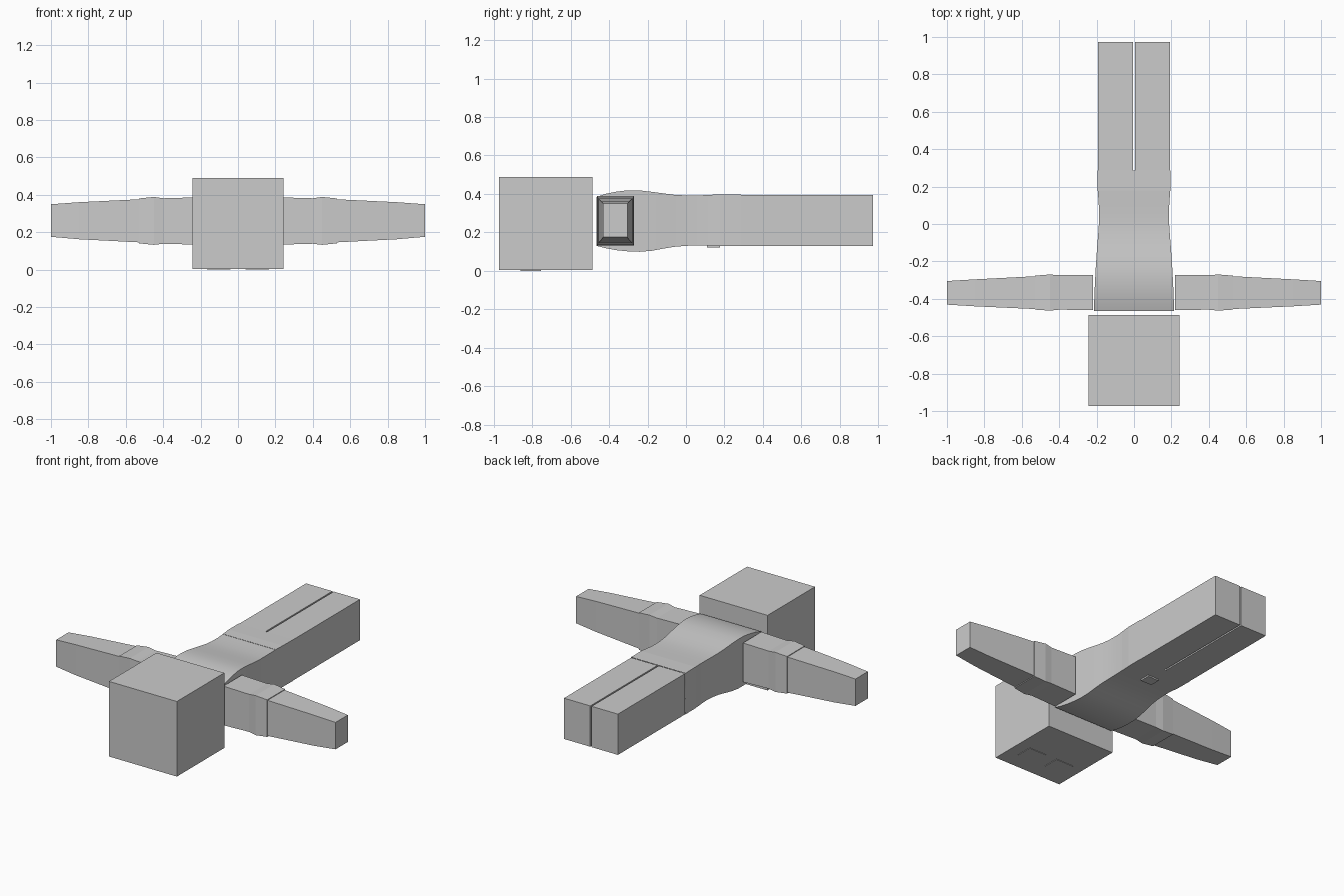
import bpy, bmesh

if "Cube" in bpy.data.objects:
    bpy.data.objects.remove(bpy.data.objects["Cube"])


def loft(name, sections, axis="y", cap_start=True, cap_end=True, smooth=False):
    """Rectangular loft. Section: position, low/high across, low/high z."""
    bm = bmesh.new()
    rings = []
    for p, a0, a1, z0, z1 in sections:
        corners = [(a0, z0), (a1, z0), (a1, z1), (a0, z1)]
        rings.append([bm.verts.new((a, p, z) if axis == "y" else (p, a, z))
                      for a, z in corners])
    for r, s in zip(rings, rings[1:]):
        for i in range(4):
            j = (i + 1) % 4
            bm.faces.new((r[i], r[j], s[j], s[i]))
    if cap_start:
        bm.faces.new(rings[0])
    if cap_end:
        bm.faces.new(rings[-1])
    bmesh.ops.recalc_face_normals(bm, faces=bm.faces)
    # open-ended lofts can be recalculated inward, so check a side face
    mid = sum((v.co for v in rings[0]), rings[0][0].co * 0) / 4
    side = next(f for f in bm.faces if rings[0][0] in f.verts
                and rings[0][1] in f.verts and rings[1][0] in f.verts)
    if side.normal.dot(rings[0][0].co - mid) < 0:
        bmesh.ops.reverse_faces(bm, faces=bm.faces)
    mesh = bpy.data.meshes.new(name)
    bm.to_mesh(mesh)
    bm.free()
    ob = bpy.data.objects.new(name, mesh)
    bpy.context.collection.objects.link(ob)
    if smooth:
        bpy.ops.object.select_all(action="DESELECT")
        ob.select_set(True)
        bpy.context.view_layer.objects.active = ob
        bpy.ops.object.shade_smooth_by_angle()
    return ob


def box(name, x0, x1, y0, y1, z0, z1, **caps):
    return loft(name, [(y0, x0, x1, z0, z1), (y1, x0, x1, z0, z1)], **caps)


# Head, face down
box("head", -0.243, 0.243, -0.972, -0.487, 0.003, 0.489)

# Torso: position, half width, bottom, top
torso = [(-0.465, .215, .130, .385), (-0.42, .213, .118, .400),
         (-0.36, .211, .107, .412), (-0.30, .208, .101, .419),
         (-0.24, .205, .099, .418), (-0.18, .201, .104, .411),
         (-0.12, .197, .115, .403), (-0.06, .192, .125, .395),
         (0.0, .188, .130, .392), (0.06, .187, .132, .392),
         (0.115, .189, .132, .394)]
loft("torso", [(y, -w, w, b, t) for y, w, b, t in torso],
     cap_end=False, smooth=True)

# Hips joining the legs, with a small buckle on the underside
hips = [(0.115, .189, .131, .395), (0.18, .194, .130, .397),
        (0.285, .195, .130, .396)]
loft("hips", [(y, -w, w, b, t) for y, w, b, t in hips],
     cap_start=False, cap_end=False)
box("buckle", -0.04, 0.04, 0.11, 0.178, 0.121, 0.135)

for s, side in ((-1, "left"), (1, "right")):
    # Eye panel on the face
    x = sorted((s * 0.04, s * 0.165))
    box(side + "_eye", *x, -0.86, -0.755, 0.0, 0.004)

    # Leg
    x = sorted((s * 0.005, s * 0.193))
    box(side + "_leg", *x, 0.285, 0.972, 0.130, 0.394, cap_start=False)

    # Sleeve with a slightly flared cuff, then forearm and hand
    sleeve = [(.218, -.460, -.272, .133, .386), (.40, -.458, -.274, .138, .381),
              (.45, -.463, -.270, .132, .388), (.53, -.458, -.276, .140, .380)]
    forearm = [(.52, -.455, -.279, .145, .376), (.85, -.440, -.296, .162, .360)]
    hand = [(.85, -.440, -.296, .162, .360), (1.0, -.431, -.305, .175, .349)]
    for part, secs, c0, c1 in (("sleeve", sleeve, True, True),
                               ("forearm", forearm, False, False),
                               ("hand", hand, False, True)):
        loft(f"{side}_{part}", [(s * q[0], *q[1:]) for q in secs], axis="x",
             cap_start=c0, cap_end=c1)
